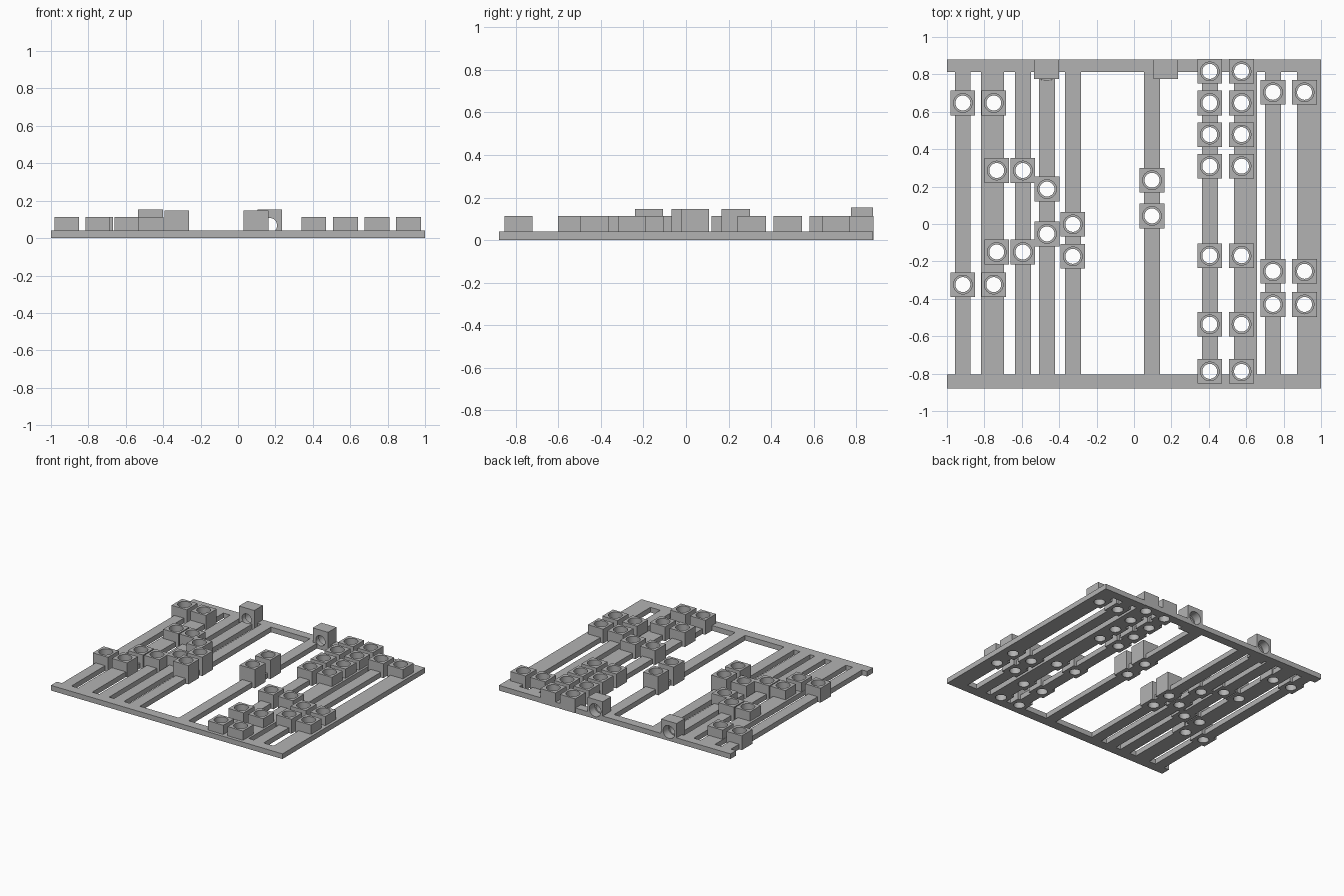
import bpy
import bmesh
from math import radians
from mathutils import Matrix, Vector

cube = bpy.data.objects.get("Cube")
if cube:
    bpy.data.objects.remove(cube, do_unlink=True)

grey = bpy.data.materials.new("mid grey")
grey.use_nodes = True
COLOUR = (0.45, 0.45, 0.45, 1)
grey.diffuse_color = COLOUR
grey.node_tree.nodes["Principled BSDF"].inputs["Base Color"].default_value = COLOUR

PLATE = 0.04      # frame thickness
BLOCK = 0.132     # socket block width
LOW, TALL, CLIP = 0.112, 0.147, 0.152
BORE, RECESS = 0.04, 0.05


def add_box(bm, x0, x1, y0, y1, z0, z1):
    size = Matrix.Diagonal((x1 - x0, y1 - y0, z1 - z0, 1))
    centre = Matrix.Translation(((x0 + x1) / 2, (y0 + y1) / 2, (z0 + z1) / 2))
    bmesh.ops.create_cube(bm, size=1, matrix=centre @ size)


def add_stepped_bore(bm, matrix, start, ledge, end):
    """Revolve a stepped profile into a closed cutter along local z."""
    pts = [(0, start), (BORE, start), (BORE, ledge), (RECESS, ledge), (RECESS, end), (0, end)]
    verts = [bm.verts.new((r, 0, z)) for r, z in pts]
    edges = [bm.edges.new(pair) for pair in zip(verts, verts[1:])]
    made = bmesh.ops.spin(bm, geom=verts + edges, cent=(0, 0, 0), axis=(0, 0, 1),
                          angle=radians(360), steps=32)
    new = {v for v in bm.verts if v.is_valid and not v.tag}
    bmesh.ops.remove_doubles(bm, verts=list(new), dist=1e-5)
    new = [v for v in bm.verts if not v.tag]
    bmesh.ops.transform(bm, matrix=matrix, verts=new)
    for v in new:
        v.tag = True


def make_object(name, bm):
    bmesh.ops.recalc_face_normals(bm, faces=bm.faces)
    mesh = bpy.data.meshes.new(name)
    bm.to_mesh(mesh)
    bm.free()
    mesh.materials.append(grey)
    obj = bpy.data.objects.new(name, mesh)
    bpy.context.collection.objects.link(obj)
    return obj


def cut(obj, cutter):
    mod = obj.modifiers.new("cut", "BOOLEAN")
    mod.operation, mod.solver, mod.object = "DIFFERENCE", "EXACT", cutter
    bpy.context.view_layer.update()
    graph = bpy.context.evaluated_depsgraph_get()
    result = bpy.data.meshes.new_from_object(obj.evaluated_get(graph))
    obj.modifiers.clear()
    obj.data = result


# Socket positions, grouped as columns sharing the same rows
low_groups = [
    ((-0.915, -0.75), (0.647, -0.324)),
    ((-0.734, -0.594), (0.286, -0.15)),
    ((-0.465,), (0.187, -0.053)),
    ((0.405, 0.575), (0.816, 0.647, 0.478, 0.309, -0.17, -0.536, -0.788)),
    ((0.743, 0.912), (0.704, -0.253, -0.43)),
]
tall_groups = [((-0.327,), (-0.002, -0.173)), ((0.096,), (0.234, 0.043))]
sockets = [(x, y, h) for groups, h in ((low_groups, LOW), (tall_groups, TALL))
           for xs, ys in groups for x in xs for y in ys]
clips = (-0.468, 0.169)

# Cutters: vertical socket bores and horizontal clip bores
bm = bmesh.new()
for x, y, h in sockets:
    add_stepped_bore(bm, Matrix.Translation((x, y, 0)), -0.05, 0.046, h + 0.05)
for x in clips:
    lie_down = Matrix.Translation((x, 0, 0.068)) @ Matrix.Rotation(radians(-90), 4, "X")
    add_stepped_bore(bm, lie_down, 0.769, 0.815, 0.95)
bores = make_object("bore_cutter", bm)

# Frame: a plate with the windows between slats cut away
slats = [(-0.957, -0.875), (-0.818, -0.695), (-0.636, -0.55), (-0.508, -0.422),
         (-0.37, -0.284), (0.053, 0.139), (0.363, 0.449), (0.534, 0.657),
         (0.7, 0.786), (0.871, 1.1)]
bm = bmesh.new()
left = -1.1
for x0, x1 in slats:
    add_box(bm, left, x0, -0.805, 0.812, -0.1, 0.1)
    left = x1
windows = make_object("window_cutter", bm)
bm = bmesh.new()
add_box(bm, -1, 1, -0.88, 0.88, 0, PLATE)
frame = make_object("slatted_frame", bm)
cut(frame, windows)
cut(frame, bores)
parts = [frame]

# Socket blocks standing on the slats
for i, (x, y, h) in enumerate(sockets):
    bm = bmesh.new()
    r = BLOCK / 2
    add_box(bm, x - r, x + r, y - r, y + r, 0, h)
    block = make_object(f"socket_block_{i + 1}", bm)
    cut(block, bores)
    parts.append(block)

# Sideways sockets on the back rail
for i, x in enumerate(clips):
    bm = bmesh.new()
    add_box(bm, x - BLOCK / 2, x + BLOCK / 2, 0.775, 0.88, 0, CLIP)
    clip = make_object(f"back_socket_{i + 1}", bm)
    cut(clip, bores)
    parts.append(clip)

for cutter in (bores, windows):
    bpy.data.objects.remove(cutter, do_unlink=True)

# Smooth bore walls, sharp block edges
bpy.ops.object.select_all(action="DESELECT")
for obj in parts:
    obj.select_set(True)
bpy.context.view_layer.objects.active = frame
bpy.ops.object.shade_smooth_by_angle(angle=radians(30))
